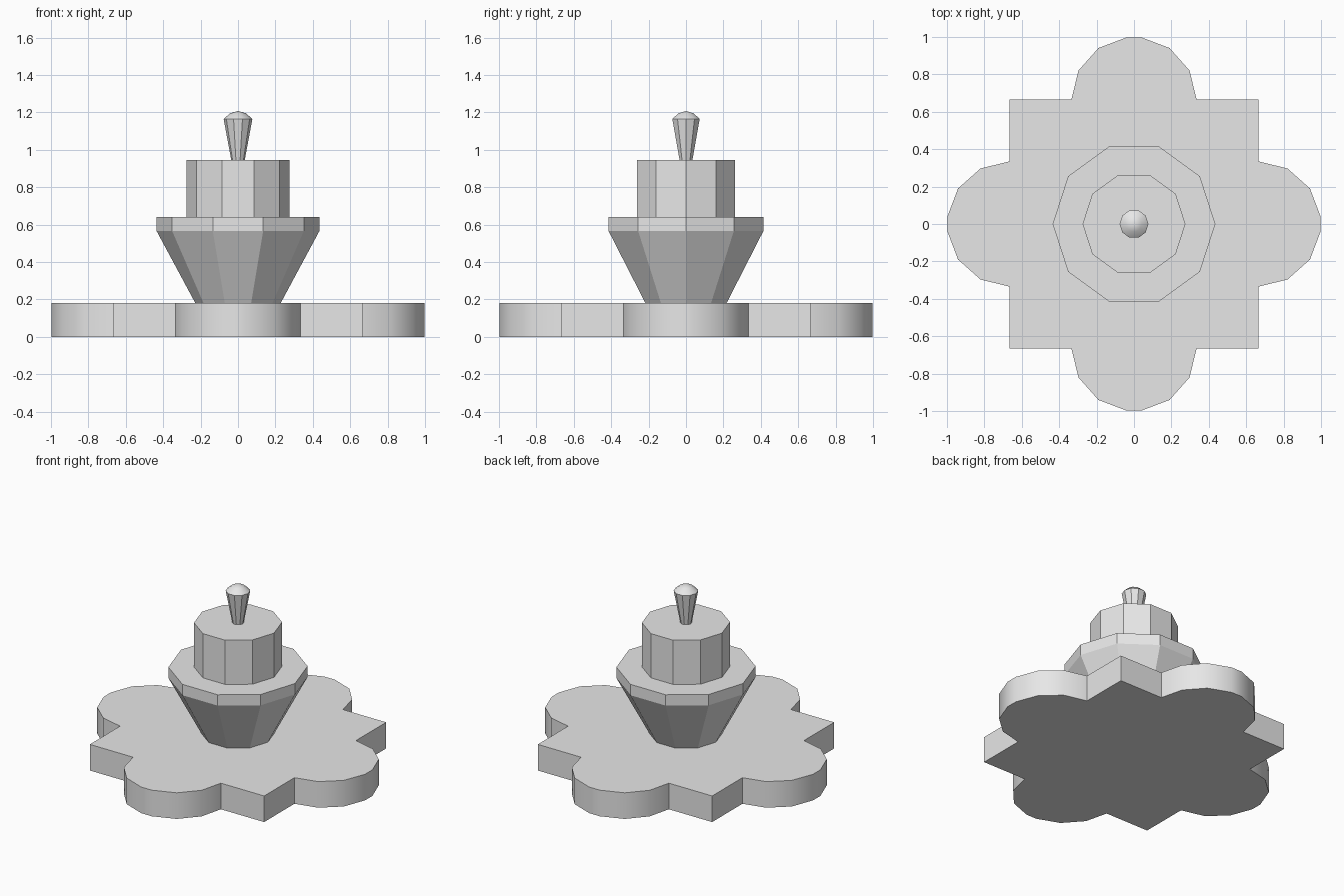
import bpy
import bmesh
from math import cos, sin, pi, radians

if "Cube" in bpy.data.objects:
    bpy.data.objects.remove(bpy.data.objects["Cube"], do_unlink=True)

GREY = (0.8, 0.8, 0.8, 1.0)
grey = bpy.data.materials.new("plain grey")
grey.use_nodes = True
grey.diffuse_color = GREY
grey.node_tree.nodes["Principled BSDF"].inputs["Base Color"].default_value = GREY


def finish(name, bm, smooth_angle=None):
    bmesh.ops.recalc_face_normals(bm, faces=bm.faces)
    mesh = bpy.data.meshes.new(name)
    bm.to_mesh(mesh)
    bm.free()
    mesh.materials.append(grey)
    obj = bpy.data.objects.new(name, mesh)
    bpy.context.collection.objects.link(obj)
    if smooth_angle:
        bpy.ops.object.select_all(action="DESELECT")
        obj.select_set(True)
        bpy.context.view_layer.objects.active = obj
        bpy.ops.object.shade_smooth_by_angle(angle=radians(smooth_angle))
    return obj


def turned(name, profile, smooth_angle=None, sides=10):
    """Stack of ten-sided rings (radius, z), capped; radius 0 makes a tip."""
    bm = bmesh.new()
    rings = []
    for r, z in profile:
        if r == 0:
            rings.append([bm.verts.new((0, 0, z))] * sides)
        else:
            rings.append([bm.verts.new((r * cos(2 * pi * i / sides),
                                        r * sin(2 * pi * i / sides), z))
                          for i in range(sides)])
    for low, high in zip(rings, rings[1:]):
        for i in range(sides):
            j = (i + 1) % sides
            corners = dict.fromkeys((low[i], low[j], high[j], high[i]))
            bm.faces.new(list(corners))
    for ring in (rings[0], rings[-1]):
        if len(set(ring)) > 1:
            bm.faces.new(ring)
    return finish(name, bm, smooth_angle)


# Base slab: a square with a rounded lobe on each side
HALF, LOBE, THICK = 0.665, 0.335, 0.18
step = radians(27.7)
half_arc = [i * step for i in range(4)]
arc = half_arc + [pi - a for a in reversed(half_arc)]
side = [(HALF, HALF)] + [(LOBE * cos(a), HALF + LOBE * sin(a)) for a in arc]
bm = bmesh.new()
outline = []
for quarter in range(4):
    c, s = cos(quarter * pi / 2), sin(quarter * pi / 2)
    outline += [bm.verts.new((x * c - y * s, x * s + y * c, 0)) for x, y in side]
bottom = bm.faces.new(outline)
extruded = bmesh.ops.extrude_face_region(bm, geom=[bottom], use_keep_orig=True)
for v in extruded["geom"]:
    if isinstance(v, bmesh.types.BMVert):
        v.co.z = THICK
finish("base_slab", bm, 30)

# Flared bowl with a short vertical rim
turned("flared_bowl", [(0.228, THICK), (0.435, 0.565), (0.435, 0.64)])

# Drum standing on the bowl
turned("upper_drum", [(0.275, 0.64), (0.275, 0.945)])

# Tapered handle with a smooth domed cap
turned("handle_stem", [(0.036, 0.945), (0.077, 1.165)])
turned("handle_cap", [(0.077, 1.165), (0.042, 1.195), (0, 1.207)], 40)
